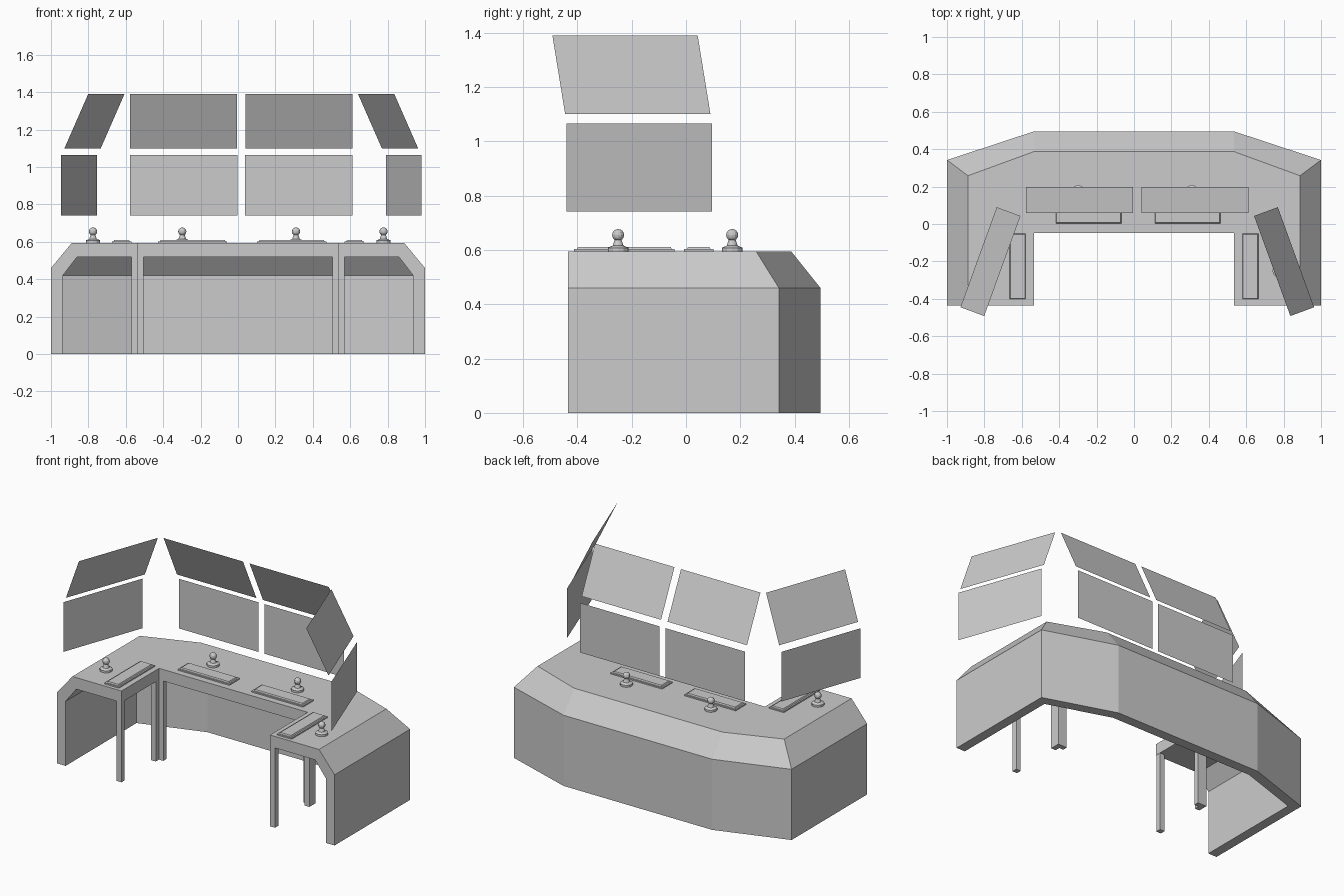
import bpy, bmesh
from mathutils import Vector

if "Cube" in bpy.data.objects:
    bpy.data.objects.remove(bpy.data.objects["Cube"])

SCREEN_CX = 0.0175   # the screens are centred slightly off the desk


def finish(name, bm, normals=True):
    if normals:
        bmesh.ops.recalc_face_normals(bm, faces=bm.faces)
    me = bpy.data.meshes.new(name)
    bm.to_mesh(me)
    bm.free()
    ob = bpy.data.objects.new(name, me)
    bpy.context.collection.objects.link(ob)
    return ob


def prism(name, pts, z0, z1):
    bm = bmesh.new()
    f = bm.faces.new([bm.verts.new((x, y, z0)) for x, y in pts])
    r = bmesh.ops.extrude_face_region(bm, geom=[f])
    top = [v for v in r["geom"] if isinstance(v, bmesh.types.BMVert)]
    bmesh.ops.translate(bm, verts=top, vec=(0, 0, z1 - z0))
    return finish(name, bm)


# Desk shell: one cross-section carried around the U-shaped plan
# each station: outer wall, bevel top, desk edge, underside, inner wall
half = [
    [(-1, -.435), (-.888, -.435), (-.535, -.435), (-.86, -.435), (-.937, -.435)],
    [(-1, .342), (-.888, .258), (-.535, -.048), (-.86, .235), (-.937, .295)],
    [(-.535, .495), (-.535, .387), (-.535, -.048), (-.515, .35), (-.522, .43)],
]
stations = half + [[(-x, y) for x, y in s] for s in reversed(half)]
bm = bmesh.new()
rings = []
for o, t, e, u, w in stations:
    prof = [(o, 0), (o, .46), (t, .595), (e, .595), (e, .52), (u, .52), (w, .42), (w, 0)]
    rings.append([bm.verts.new((p[0], p[1], z)) for p, z in prof])
for a, b in zip(rings, rings[1:]):
    for i in range(8):
        j = (i + 1) % 8
        bm.faces.new((a[i], a[j], b[j], b[i]))
bm.faces.new(rings[0])
bm.faces.new(rings[-1])
bmesh.ops.remove_doubles(bm, verts=bm.verts, dist=1e-4)
finish("desk_shell", bm)

# Legs: square at the front, L-shaped at the inner corners
for side, s in (("left", 1), ("right", -1)):
    front = [(-.57, -.434), (-.536, -.434), (-.536, -.40), (-.57, -.40)]
    corner = [(-.57, -.08), (-.536, -.08), (-.536, -.047), (-.505, -.047),
              (-.505, -.015), (-.57, -.015)]
    prism(side + "_front_leg", [(s * x, y) for x, y in front], 0, .53)
    prism(side + "_corner_leg", [(s * x, y) for x, y in corner], 0, .53)


# Keyboards: flat base with a raised, tapered key block
def keyboard(name, cx, cy, w, d):
    bm = bmesh.new()
    layers = [(0, .593), (0, .603), (.01, .603), (.014, .611)]
    rs = [[bm.verts.new((cx + sx * (w / 2 - i), cy + sy * (d / 2 - i), z))
           for sx, sy in ((-1, -1), (1, -1), (1, 1), (-1, 1))] for i, z in layers]
    for a, b in zip(rs, rs[1:]):
        for i in range(4):
            j = (i + 1) % 4
            bm.faces.new((a[i], a[j], b[j], b[i]))
    bm.faces.new(rs[0])
    bm.faces.new(rs[-1])
    finish(name, bm)


keyboard("keyboard_centre_left", -.243, .047, .37, .107)
keyboard("keyboard_centre_right", .287, .047, .37, .107)
keyboard("keyboard_left", -.622, -.227, .105, .37)
keyboard("keyboard_right", .622, -.227, .105, .37)


# Joysticks: stepped base, tapered neck and ball
def joystick(name, x, y):
    bm = bmesh.new()
    for r1, r2, z0, z1 in ((.038, .038, .593, .608), (.038, .020, .608, .616),
                           (.020, .010, .616, .645)):
        r = bmesh.ops.create_cone(bm, cap_ends=True, segments=12, radius1=r1,
                                  radius2=r2, depth=z1 - z0)
        bmesh.ops.translate(bm, verts=r["verts"], vec=(x, y, (z0 + z1) / 2))
    r = bmesh.ops.create_uvsphere(bm, u_segments=12, v_segments=8, radius=.022)
    bmesh.ops.translate(bm, verts=r["verts"], vec=(x, y, .655))
    finish(name, bm)


for name, x, y in (("left", -.775, -.25), ("centre_left", -.298, .17),
                   ("centre_right", .31, .17), ("right", .778, -.25)):
    joystick("joystick_" + name, x, y)


# Screens: thin sheets, lower row upright and upper row leaning inward
def screen(name, a, b, lean, z0, z1, mirror):
    a, b, lean = Vector(a), Vector(b), Vector(lean)
    pts = [(*a, z0), (*b, z0), (*(b + lean), z1), (*(a + lean), z1)]
    if mirror:
        pts = [(2 * SCREEN_CX - x, y, z) for x, y, z in reversed(pts)]
    bm = bmesh.new()
    bm.faces.new([bm.verts.new(p) for p in pts])
    finish(name, bm, False)


for side, m in (("left", False), ("right", True)):
    screen(f"lower_centre_screen_{side}", (-.578, .217), (-.003, .217), (0, 0), .742, 1.065, m)
    screen(f"upper_centre_screen_{side}", (-.578, .198), (-.006, .198), (0, -.138), 1.10, 1.39, m)
    screen(f"lower_side_screen_{side}", (-.947, -.44), (-.755, .095), (0, 0), .742, 1.065, m)
    screen(f"upper_side_screen_{side}", (-.928, -.445), (-.734, .09), (.127, -.047), 1.10, 1.39, m)
